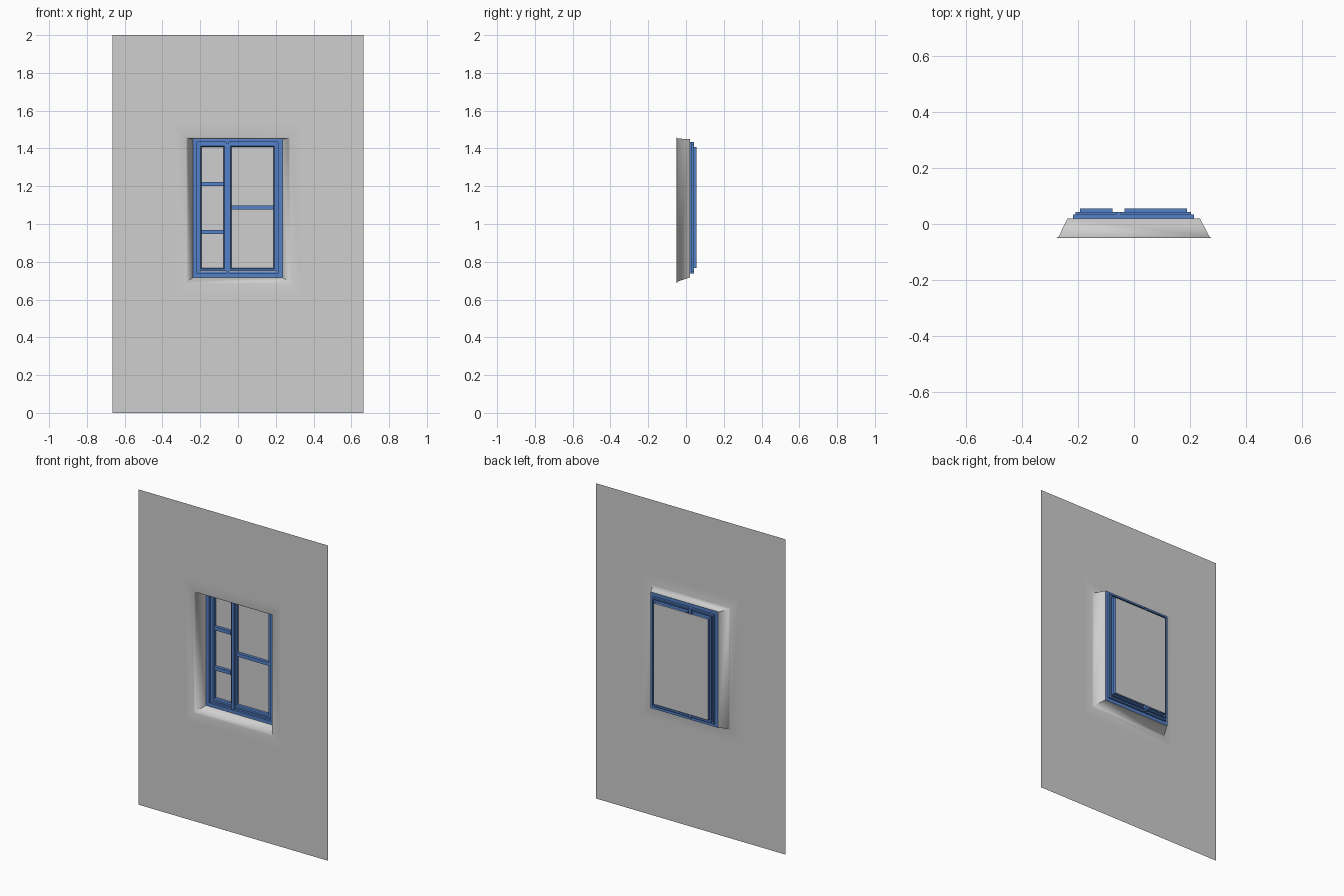
import bpy
import bmesh
import math

cube = bpy.data.objects.get("Cube")
if cube:
    bpy.data.objects.remove(cube, do_unlink=True)


def make_material(name, colour):
    mat = bpy.data.materials.new(name)
    mat.use_nodes = True
    mat.diffuse_color = colour
    mat.node_tree.nodes["Principled BSDF"].inputs["Base Color"].default_value = colour
    return mat


grey = make_material("plaster grey", (0.62, 0.62, 0.62, 1))
blue = make_material("painted blue", (0.09, 0.22, 0.58, 1))


def finish(name, bm, mat, smooth_angle=None):
    mesh = bpy.data.meshes.new(name)
    bm.to_mesh(mesh)
    bm.free()
    mesh.materials.append(mat)
    obj = bpy.data.objects.new(name, mesh)
    bpy.context.scene.collection.objects.link(obj)
    if smooth_angle:
        bpy.ops.object.select_all(action="DESELECT")
        obj.select_set(True)
        bpy.context.view_layer.objects.active = obj
        bpy.ops.object.shade_smooth_by_angle(angle=math.radians(smooth_angle))
    return obj


def nested_rings(name, sections, mat, smooth_angle=None):
    """Join rectangles (x0, x1, z0, z1, y), from the outside inwards."""
    bm = bmesh.new()
    previous = None
    for x0, x1, z0, z1, y in sections:
        ring = [bm.verts.new((x, y, z))
                for x, z in ((x0, z0), (x1, z0), (x1, z1), (x0, z1))]
        if previous:
            for i in range(4):
                j = (i + 1) % 4
                bm.faces.new((previous[i], previous[j], ring[j], ring[i]))
        previous = ring
    return finish(name, bm, mat, smooth_angle)


def box(name, x0, x1, y0, y1, z0, z1, mat):
    bm = bmesh.new()
    bmesh.ops.create_cube(bm, size=1)
    for v in bm.verts:
        v.co = (x1 if v.co.x > 0 else x0,
                y1 if v.co.y > 0 else y0,
                z1 if v.co.z > 0 else z0)
    return finish(name, bm, mat)


# Wall sheet with a splayed, soft-edged reveal
nested_rings("wall", [
    (-0.665, 0.665, 0, 2, -0.05),
    (-0.34, 0.34, 0.62, 1.53, -0.05),
    (-0.275, 0.275, 0.685, 1.46, -0.05),
    (-0.268, 0.268, 0.695, 1.452, -0.044),
    (-0.237, 0.235, 0.717, 1.45, 0.02),
], grey, 70)

# Stepped outer frame
nested_rings("outer_frame", [
    (-0.237, 0.235, 0.717, 1.453, 0.02),
    (-0.217, 0.213, 0.738, 1.433, 0.02),
    (-0.217, 0.213, 0.738, 1.433, 0.033),
    (-0.207, 0.204, 0.748, 1.423, 0.033),
    (-0.207, 0.204, 0.748, 1.423, 0.042),
], blue)

# Two sashes with deep inner lips and their glazing bars
sashes = {
    "narrow_sash": (-0.193, -0.077, (0.958, 1.212)),
    "wide_sash": (-0.034, 0.188, (1.087,)),
}
bottom, top = 0.767, 1.408
for name, (x0, x1, bars) in sashes.items():
    sections = [(x0 - grow, x1 + grow, bottom - grow, top + grow, y)
                for grow, y in ((0.016, 0.042), (0.016, 0.032),
                                (0.005, 0.032), (0, 0.038), (0, 0.055))]
    nested_rings(name, sections, blue)
    for number, z in enumerate(bars, 1):
        box(f"{name}_bar_{number}", x0, x1, 0.036, 0.055, z - 0.011, z + 0.011, blue)

# Upright between the sashes
box("mullion", -0.064, -0.047, 0.025, 0.042, 0.738, 1.433, blue)

# Single pane behind both sashes
bm = bmesh.new()
bm.faces.new([bm.verts.new((x, 0.0555, z)) for x, z in
              ((-0.193, bottom), (0.188, bottom), (0.188, top), (-0.193, top))])
finish("window_pane", bm, grey)
